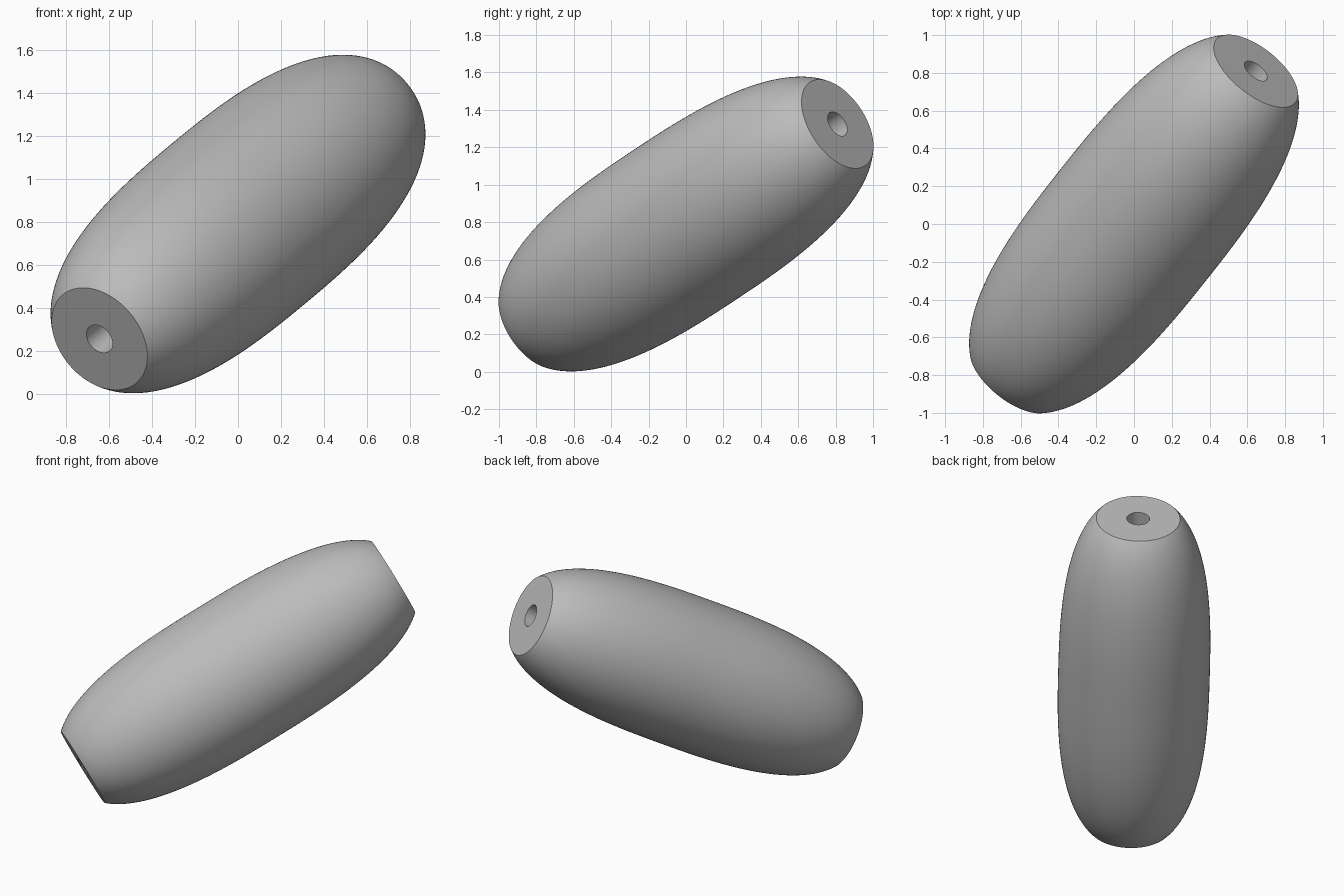
import bpy, bmesh, math
from mathutils import Vector

cube = bpy.data.objects.get("Cube")
if cube:
    bpy.data.objects.remove(cube)

# Main dimensions of the barrel bead
AXIS = Vector((0.645, 0.81, 0.535))   # centre to the middle of the upper end face
CENTRE = Vector((0, 0, 0.79))
HALF = AXIS.length
BELLY, HOLE = 0.485, 0.073
REACH, POWER = 1.2665, 2.7            # superellipse that the flat ends cut off
STEPS, SIDES = 64, 128

grey = bpy.data.materials.new("plain grey")
grey.use_nodes = True
colour = (0.5, 0.5, 0.5, 1)
grey.diffuse_color = colour
grey.node_tree.nodes["Principled BSDF"].inputs["Base Color"].default_value = colour


def outer_radius(t):
    return BELLY * (1 - (abs(t) / REACH) ** POWER) ** (1 / POWER)


# Closed profile: bore edge, bulging outside, bore edge
heights = [-HALF * math.cos(math.pi * i / STEPS) for i in range(STEPS + 1)]
profile = [(HOLE, -HALF)] + [(outer_radius(t), t) for t in heights] + [(HOLE, HALF)]

bm = bmesh.new()
verts = [bm.verts.new((r, 0, t)) for r, t in profile]
edges = [bm.edges.new((a, b)) for a, b in zip(verts, verts[1:] + verts[:1])]
bmesh.ops.spin(bm, geom=verts + edges, cent=(0, 0, 0), axis=(0, 0, 1),
               angle=math.tau, steps=SIDES, use_merge=True)
bmesh.ops.remove_doubles(bm, verts=bm.verts, dist=1e-5)
bmesh.ops.recalc_face_normals(bm, faces=bm.faces)

mesh = bpy.data.meshes.new("barrel_bead")
bm.to_mesh(mesh)
bm.free()
mesh.materials.append(grey)

# Tilt the bead onto its diagonal axis
bead = bpy.data.objects.new("barrel_bead", mesh)
bpy.context.collection.objects.link(bead)
bead.location = CENTRE
bead.rotation_euler = AXIS.to_track_quat("Z", "Y").to_euler()

# Smooth body and bore, crisp rims
bpy.ops.object.select_all(action="DESELECT")
bead.select_set(True)
bpy.context.view_layer.objects.active = bead
bpy.ops.object.shade_smooth_by_angle(angle=math.radians(30))
